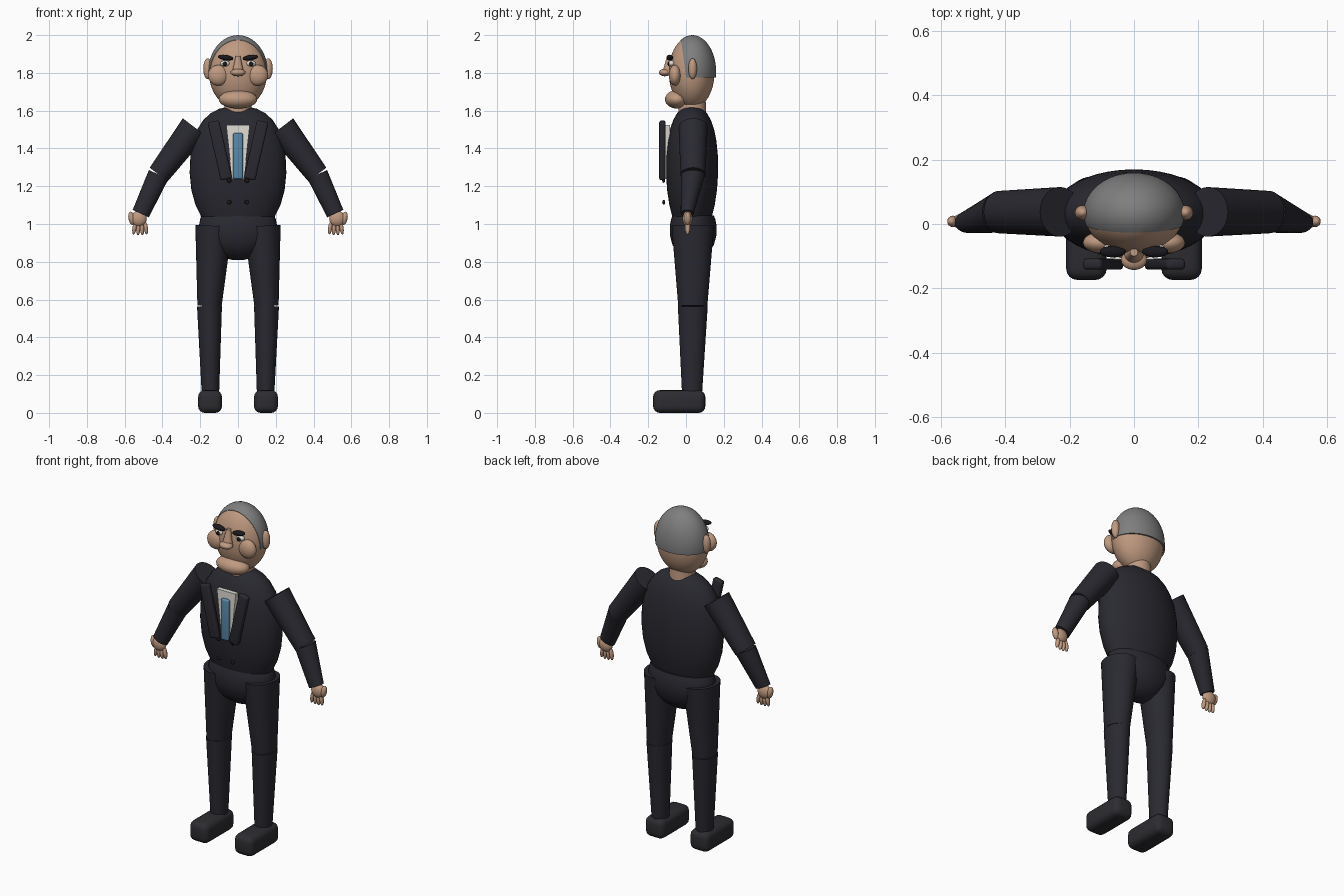
import bpy, bmesh, math
from mathutils import Vector, Matrix

if "Cube" in bpy.data.objects:
    bpy.data.objects.remove(bpy.data.objects["Cube"])


def material(name, rgb):
    m = bpy.data.materials.new(name)
    m.diffuse_color = (*rgb, 1)
    m.use_nodes = True
    m.node_tree.nodes["Principled BSDF"].inputs["Base Color"].default_value = m.diffuse_color
    return m


SUIT = material("dark_suit", (0.022, 0.022, 0.030))
SHOE = material("charcoal_shoe", (0.026, 0.026, 0.031))
BLACK = material("black", (0.010, 0.010, 0.013))
SKIN = material("skin", (0.52, 0.32, 0.215))
HAIR = material("grey_hair", (0.21, 0.21, 0.21))
WHITE = material("off_white", (0.75, 0.72, 0.66))
BLUE = material("tie_blue", (0.10, 0.25, 0.40))


def finish(name, bm, mat, angle=40):
    bmesh.ops.recalc_face_normals(bm, faces=bm.faces)
    me = bpy.data.meshes.new(name)
    bm.to_mesh(me)
    bm.free()
    me.materials.append(mat)
    ob = bpy.data.objects.new(name, me)
    bpy.context.collection.objects.link(ob)
    bpy.ops.object.select_all(action='DESELECT')
    ob.select_set(True)
    bpy.context.view_layer.objects.active = ob
    bpy.ops.object.shade_smooth_by_angle(angle=math.radians(angle))
    return ob


def rings(name, levels, mat, n=40):
    """Skin a list of (centre, side radius, depth radius) ellipses."""
    axis = (Vector(levels[-1][0]) - Vector(levels[0][0])).normalized()
    depth = Vector((0, 1, 0))
    side = depth.cross(axis).normalized()
    bm = bmesh.new()
    loops = []
    for c, rs, rd in levels:
        loops.append([bm.verts.new(Vector(c) + side * rs * math.cos(t) + depth * rd * math.sin(t))
                      for t in (2 * math.pi * i / n for i in range(n))])
    for a, b in zip(loops, loops[1:]):
        for i in range(n):
            j = (i + 1) % n
            bm.faces.new((a[i], a[j], b[j], b[i]))
    bm.faces.new(loops[0])
    bm.faces.new(loops[-1])
    return finish(name, bm, mat)


def ball(name, c, r, mat, tilt=0, cuts=(), seg=32):
    """Ellipsoid, tilted about y, trimmed by (point, discarded side) planes."""
    bm = bmesh.new()
    m = Matrix.Translation(c) @ Matrix.Rotation(tilt, 4, 'Y') @ Matrix.Diagonal((*r, 1))
    bmesh.ops.create_uvsphere(bm, u_segments=seg, v_segments=seg // 2, radius=1, matrix=m)
    for co, no in cuts:
        g = bm.verts[:] + bm.edges[:] + bm.faces[:]
        cut = bmesh.ops.bisect_plane(bm, geom=g, plane_co=co, plane_no=no, clear_outer=True)
        bmesh.ops.edgeloop_fill(bm, edges=[e for e in cut['geom_cut']
                                           if isinstance(e, bmesh.types.BMEdge)])
    return finish(name, bm, mat)


def block(name, c, size, mat, bevel, tilt=0, seg=4):
    """Rounded box, tilted about y."""
    bm = bmesh.new()
    bmesh.ops.create_cube(bm, size=1, matrix=Matrix.Diagonal((*size, 1)))
    bmesh.ops.bevel(bm, geom=bm.edges[:], offset=bevel, segments=seg, profile=0.5,
                    affect='EDGES')
    bm.transform(Matrix.Translation(c) @ Matrix.Rotation(tilt, 4, 'Y'))
    return finish(name, bm, mat)


# Jacket body: egg-shaped with a cut-off hem
body = [(1.04, .195, .105), (1.10, .225, .120), (1.18, .247, .132), (1.27, .256, .138),
        (1.36, .252, .137), (1.44, .237, .129), (1.50, .216, .117), (1.55, .184, .100),
        (1.585, .147, .080), (1.61, .100, .056), (1.62, .055, .032)]
rings("jacket_body", [((0, .032, z), rx, ry) for z, rx, ry in body], SUIT)

# Pelvis: bowl
bowl = [(.81, .03, .02), (.82, .075, .05), (.85, .135, .085), (.89, .178, .11),
        (.94, .202, .123), (.99, .207, .124), (1.025, .20, .117), (1.045, .192, .11)]
rings("pelvis", [((0, .038, z), rx, ry) for z, rx, ry in bowl], SUIT)

# Neck and head
rings("neck", [((0, .033, 1.57), .075, .075), ((0, .033, 1.68), .066, .07)], SKIN)
ball("head", (0, .030, 1.803), (.154, .121, .193), SKIN, seg=48)
ball("hair", (0, .034, 1.803), (.158, .126, .197), HAIR, seg=48,
     cuts=[((0, 0, 1.775), (0, 0, -1)), ((0, 0, 1.775), (0, -.225, -.030))])
ball("muzzle", (0, -.048, 1.66), (.102, .063, .049), SKIN)
ball("nose_tip", (0, -.112, 1.802), (.040, .031, .020), SKIN)
rings("nose_bridge", [((0, -.100, 1.80), .032, .026), ((0, -.088, 1.89), .012, .012)], SKIN, 24)

# Shirt front and tie
rings("shirt_front", [((0, -.105, 1.24), .035, .012), ((0, -.098, 1.525), .064, .012)], WHITE, 4)
bpy.data.objects.remove(bpy.data.objects["shirt_front"])
bm = bmesh.new()
bmesh.ops.create_cube(bm, size=1, matrix=Matrix.Translation((0, -.098, 1.382)) @
                      Matrix.Diagonal((.125, .026, .285, 1)))
for v in bm.verts:
    if v.co.z < 1.38:
        v.co.x *= .5
finish("shirt_front", bm, WHITE)
block("tie", (0, -.118, 1.36), (.052, .024, .245), BLUE, .010)

for s, tag in ((-1, "right"), (1, "left")):
    # Face
    ball(tag + "_ear", (s * .160, .035, 1.822), (.024, .023, .055), SKIN)
    ball(tag + "_cheek", (s * .104, -.058, 1.787), (.055, .033, .055), SKIN)
    ball(tag + "_eye", (s * .069, -.076, 1.85), (.025, .017, .016), WHITE)
    ball(tag + "_pupil", (s * .069, -.092, 1.848), (.012, .006, .012), BLACK, seg=16)
    ball(tag + "_brow", (s * .066, -.086, 1.881), (.041, .018, .014), BLACK, tilt=-s * .15)

    # Lapel and buttons
    block(tag + "_lapel", (s * .096, -.125, 1.39), (.062, .034, .315), SUIT, .012,
          tilt=s * .225)
    for z in (1.23, 1.115):
        ball(tag + "_button", (s * .047, -.118, z), (.012, .008, .012), BLACK, seg=16)

    # Arm
    shoulder, elbow, wrist = (s * .230, .038, 1.512), (s * .420, .037, 1.262), (s * .515, .006, 1.055)
    rings(tag + "_upper_arm", [(shoulder, .078, .077), (elbow, .060, .066)], SUIT)
    rings(tag + "_forearm", [(elbow, .057, .064), (wrist, .047, .034)], SUIT)

    # Hand
    ball(tag + "_palm", (s * .525, .008, 1.028), (.042, .026, .042), SKIN)
    ball(tag + "_thumb", (s * .563, .008, 1.030), (.017, .018, .036), SKIN, tilt=s * .2, seg=16)
    for i in range(4):
        ball(tag + "_finger", (s * (.488 + .020 * i), .008, .980 - .004 * (i in (1, 2))),
             (.011, .014, .036), SKIN, tilt=s * (.15 - .1 * i), seg=16)

    # Leg and shoe
    hip, knee, ankle = (s * .128, .036, .99), (s * .151, .036, .565), (s * .146, .032, .10)
    rings(tag + "_thigh", [(hip, .098, .112), (knee, .064, .077)], SUIT)
    rings(tag + "_shin", [(knee, .066, .079), (ankle, .046, .053)], SUIT)
    block(tag + "_shoe", (s * .148, -.036, .06), (.126, .276, .12), SHOE, .035)
